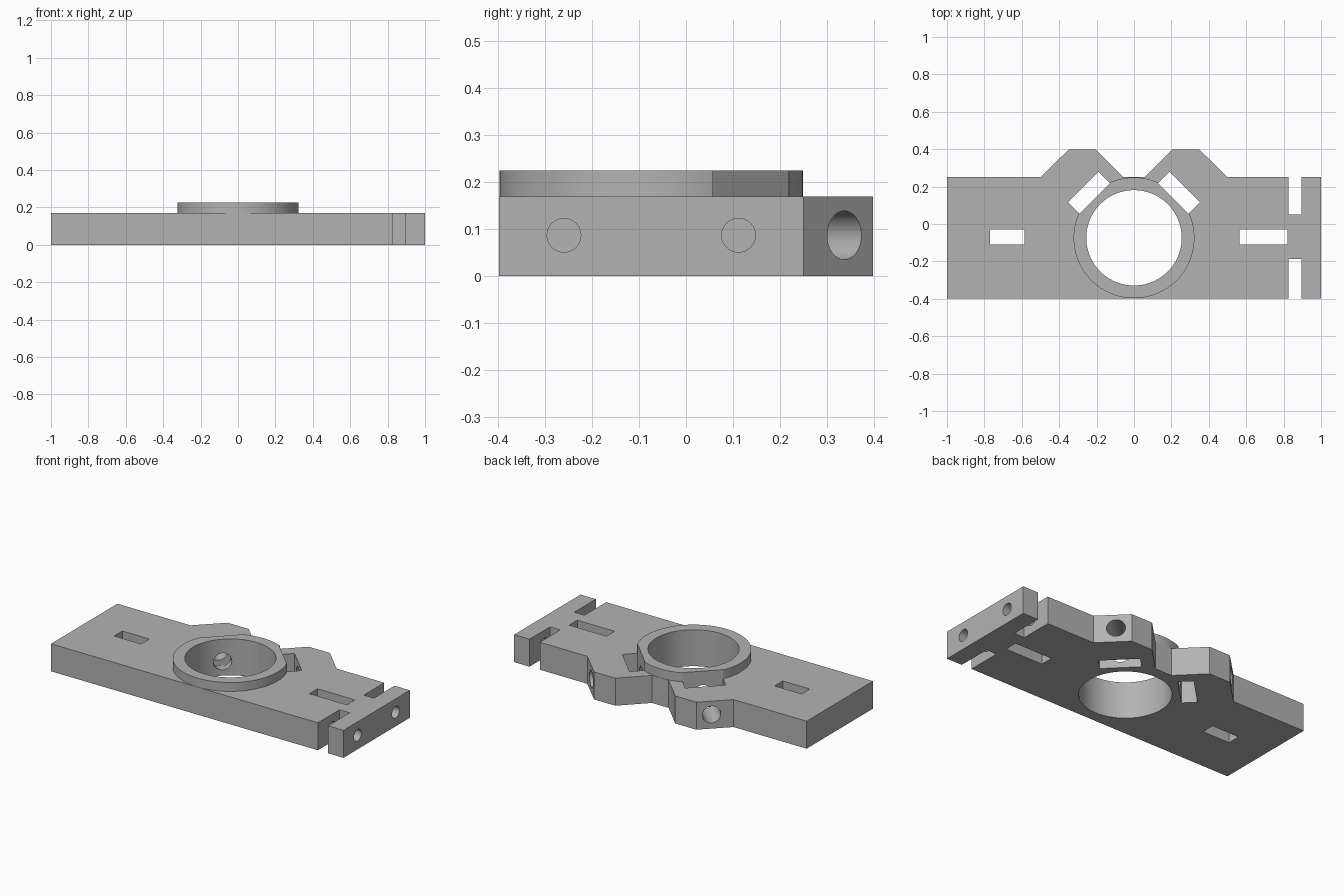
import bpy, bmesh, math
from mathutils import Matrix

cube = bpy.data.objects.get("Cube")
if cube:
    bpy.data.objects.remove(cube, do_unlink=True)

THICK, TOP = 0.17, 0.225
RING_Y = -0.074
MID = 0.087

grey = bpy.data.materials.new("plain grey")
grey.use_nodes = True
colour = (0.45, 0.45, 0.45, 1)
grey.diffuse_color = colour
grey.node_tree.nodes["Principled BSDF"].inputs["Base Color"].default_value = colour


def finish(name, bm):
    bmesh.ops.recalc_face_normals(bm, faces=bm.faces)
    mesh = bpy.data.meshes.new(name)
    bm.to_mesh(mesh)
    bm.free()
    mesh.materials.append(grey)
    obj = bpy.data.objects.new(name, mesh)
    bpy.context.collection.objects.link(obj)
    return obj


def prism(name, outline, height):
    bm = bmesh.new()
    face = bm.faces.new([bm.verts.new((x, y, 0)) for x, y in outline])
    up = bmesh.ops.extrude_face_region(bm, geom=[face])["geom"]
    bmesh.ops.translate(bm, vec=(0, 0, height),
                        verts=[v for v in up if isinstance(v, bmesh.types.BMVert)])
    return finish(name, bm)


def box(name, x0, x1, y0, y1, turn=None):
    bm = bmesh.new()
    size = Matrix.Diagonal((x1 - x0, y1 - y0, 1, 1))
    place = Matrix.Translation(((x0 + x1) / 2, (y0 + y1) / 2, 0))
    bmesh.ops.create_cube(bm, size=1, matrix=(turn or Matrix()) @ place @ size)
    return finish(name, bm)


def rod(name, radius, length, matrix, sides=32):
    bm = bmesh.new()
    bmesh.ops.create_cone(bm, cap_ends=True, segments=sides, radius1=radius,
                          radius2=radius, depth=length, matrix=matrix)
    return finish(name, bm)


def combine(target, other, operation):
    other.hide_render = True
    mod = target.modifiers.new(operation.lower(), "BOOLEAN")
    mod.operation, mod.object, mod.solver = operation, other, "EXACT"
    bpy.context.view_layer.objects.active = target
    bpy.ops.object.modifier_apply(modifier=mod.name)
    bpy.data.objects.remove(other, do_unlink=True)


# Plate with two angled lugs along the back edge
lug = [(0.5, 0.25), (0.35, 0.398), (0.205, 0.398), (0.057, 0.25)]
outline = [(-1, -0.398), (1, -0.398), (1, 0.25)] + lug
outline += [(-x, y) for x, y in reversed(lug)] + [(-1, 0.25)]
plate = prism("mounting_plate", outline, THICK)

# Raised collar and its bore
collar = rod("collar", 0.323, TOP - 0.1,
             Matrix.Translation((0, RING_Y, (TOP + 0.1) / 2)), 96)
combine(plate, collar, "UNION")
bore = rod("bore_cutter", 0.255, 1, Matrix.Translation((0, RING_Y, 0)), 96)
combine(plate, bore, "DIFFERENCE")

# Slots in the plate and the notches beside the clamp bar
for x0, x1, y0, y1 in [(-0.77, -0.585, -0.11, -0.03), (0.565, 0.82, -0.11, -0.03),
                       (0.825, 0.895, 0.05, 0.5), (0.825, 0.895, -0.5, -0.187)]:
    combine(plate, box("slot_cutter", x0, x1, y0, y1), "DIFFERENCE")

# Diagonal nut slots and radial screw holes through the lugs
for angle in (45, 135):
    radial = Matrix.Translation((0, RING_Y, 0)) @ Matrix.Rotation(math.radians(angle), 4, "Z")
    combine(plate, box("nut_cutter", 0.298, 0.385, -0.115, 0.115, radial), "DIFFERENCE")
    hole = radial @ Matrix.Translation((0.45, 0, MID)) @ Matrix.Rotation(math.pi / 2, 4, "Y")
    combine(plate, rod("radial_cutter", 0.052, 0.6, hole), "DIFFERENCE")

# Clamp screw holes in the end bar
for y in (-0.26, 0.112):
    hole = Matrix.Translation((0.85, y, MID)) @ Matrix.Rotation(math.pi / 2, 4, "Y")
    combine(plate, rod("clamp_cutter", 0.036, 0.5, hole), "DIFFERENCE")

# Smooth the round walls and keep the edges sharp
bpy.ops.object.select_all(action="DESELECT")
plate.select_set(True)
bpy.context.view_layer.objects.active = plate
bpy.ops.object.shade_smooth_by_angle(angle=math.radians(30))
